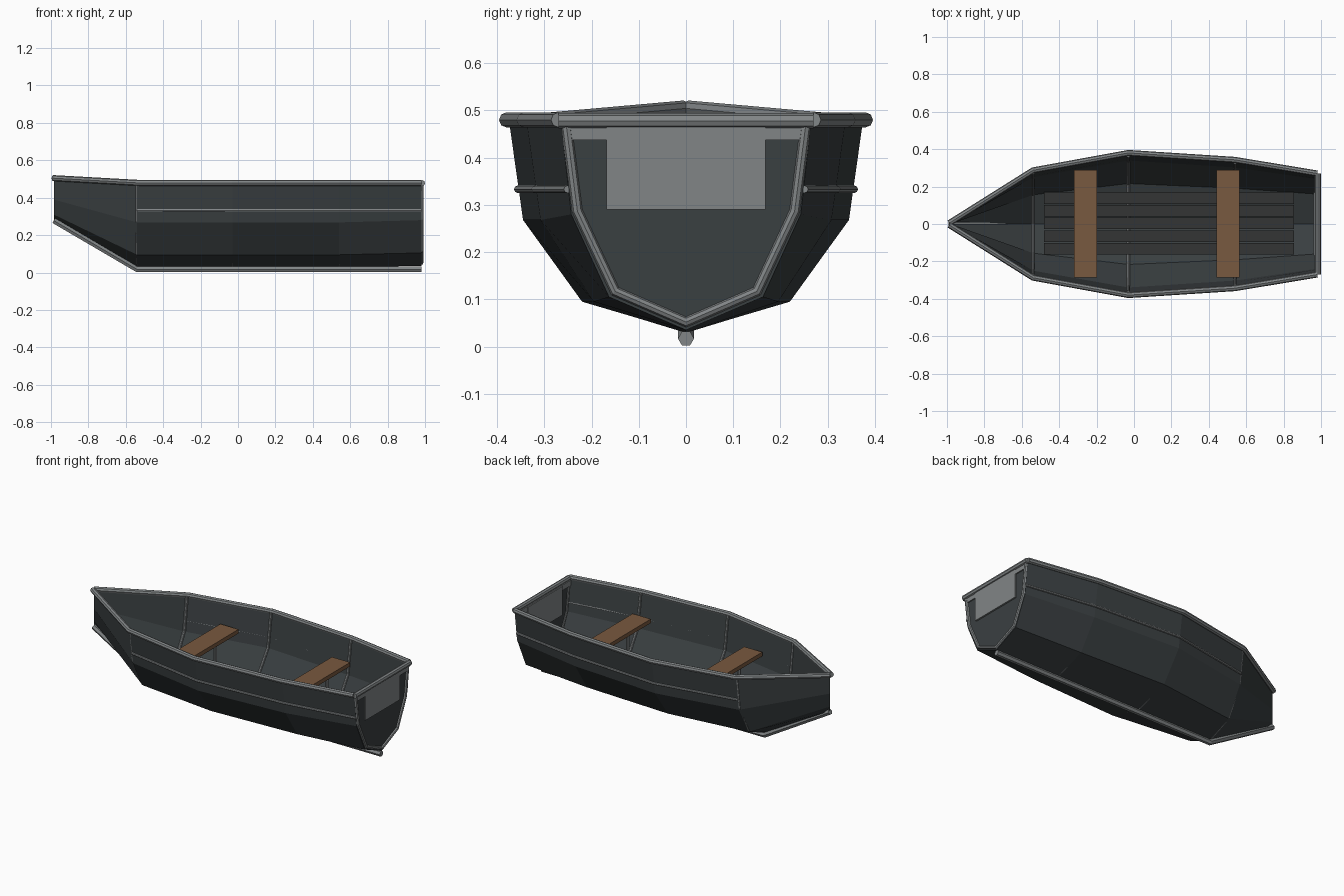
import bpy, bmesh
from mathutils import Vector

if "Cube" in bpy.data.objects:
    bpy.data.objects.remove(bpy.data.objects["Cube"])

def material(name, rgb):
    m = bpy.data.materials.new(name)
    m.diffuse_color = (*rgb, 1)
    m.use_nodes = True
    m.node_tree.nodes["Principled BSDF"].inputs["Base Color"].default_value = m.diffuse_color
    return m

HULL = material("dark_hull", (0.042, 0.05, 0.053))
TRIM = material("grey_trim", (0.22, 0.235, 0.24))
WOOD = material("wood", (0.19, 0.10, 0.05))
SLAT = material("dark_slats", (0.033, 0.036, 0.036))

def add(name, data, mat):
    ob = bpy.data.objects.new(name, data)
    bpy.context.collection.objects.link(ob)
    data.materials.append(mat)
    return ob

def box(name, lo, hi, mat):
    bm = bmesh.new()
    bmesh.ops.create_cube(bm, size=1)
    for v in bm.verts:
        v.co = [(a + b) / 2 + c * (b - a) for a, b, c in zip(lo, hi, v.co)]
    me = bpy.data.meshes.new(name)
    bm.to_mesh(me)
    bm.free()
    return add(name, me, mat)

def tube(name, pts, r, res=2, mat=TRIM):
    cu = bpy.data.curves.new(name, 'CURVE')
    cu.dimensions = '3D'
    cu.bevel_depth, cu.bevel_resolution, cu.use_fill_caps = r, res, True
    s = cu.splines.new('POLY')
    s.points.add(len(pts) - 1)
    for p, q in zip(s.points, pts):
        p.co = (*q, 1)
    s.use_smooth = False
    return add(name, cu, mat)

# Hull stations: x, then (half width, height) from keel up to gunwale
stations = [
    (-0.985, [(0, .28), (0, .31), (0, .39), (0, .505)]),
    (-0.54, [(0, .03), (.16, .095), (.255, .268), (.282, .48)]),
    (-0.03, [(0, .03), (.22, .095), (.345, .268), (.375, .48)]),
    (0.54, [(0, .03), (.195, .095), (.308, .268), (.338, .48)]),
    (0.98, [(0, .035), (.163, .105), (.243, .28), (.265, .48)]),
]

def section(prof):
    return [(-y, z) for y, z in prof[::-1]] + list(prof[1:])

# Hull shell with closed transom
bm = bmesh.new()
rows = [[bm.verts.new((x, y, z)) for y, z in section(p)] for x, p in stations]
for a, b in zip(rows, rows[1:]):
    for i in range(6):
        bm.faces.new((a[i], b[i], b[i + 1], a[i + 1]))
bm.faces.new(rows[-1])
bmesh.ops.remove_doubles(bm, verts=bm.verts, dist=1e-4)
bmesh.ops.recalc_face_normals(bm, faces=bm.faces)
me = bpy.data.meshes.new("hull")
bm.to_mesh(me)
bm.free()
hull = add("hull", me, HULL)
sol = hull.modifiers.new("thickness", 'SOLIDIFY')
sol.thickness, sol.offset = 0.006, -1

# Keel runner
tube("keel", [(-.985, 0, .278), (-.54, 0, .017), (.98, 0, .017)], .017, 1)

# Gunwales and side rub rails
for side, s in (("left", 1), ("right", -1)):
    tube(side + "_gunwale",
         [(x - .003 if i == 0 else x, s * (p[3][0] + .005), p[3][1])
          for i, (x, p) in enumerate(stations)], .016)
    rail = []
    for x, p in stations[1:]:
        t = (.333 - p[2][1]) / (p[3][1] - p[2][1])
        rail.append((x, s * (p[2][0] + t * (p[3][0] - p[2][0]) + .002), .333))
    tube(side + "_rub_rail", rail, .008)

# Ribs inside the hull
for i, (x, p) in enumerate(stations[1:4]):
    tube(f"rib_{i}", [(x, y * .97, z + (.008 if z < .4 else 0))
                      for y, z in section(p)], .009)

# Transom cap, frame, plank and motor pad
tube("transom_cap", [(.984, -.27, .478), (.984, .27, .478)], .016)
frame = [(0, .052), (.15, .117), (.23, .287), (.253, .465)]
tube("transom_frame", [(.98, y, z) for y, z in section(frame)], .011)
box("transom_plank", (.966, -.258, .437), (.987, .258, .47), TRIM)
box("motor_pad", (.96, -.168, .29), (.99, .168, .468), TRIM)

# Floor slats
for i in range(5):
    y = .003 + (i - 2) * .068
    box(f"floor_slat_{i}", (-.48, y - .031, .108), (.855, y + .031, .122), SLAT)

# Bench seats on posts
for i, x in enumerate((-.26, .502)):
    box(f"seat_{i}", (x - .062, -.285, .335), (x + .062, .288, .36), WOOD)
    for j, y in enumerate((-.15, .15)):
        tube(f"seat_post_{i}_{j}", [(x, y, .1), (x, y, .337)], .01)
